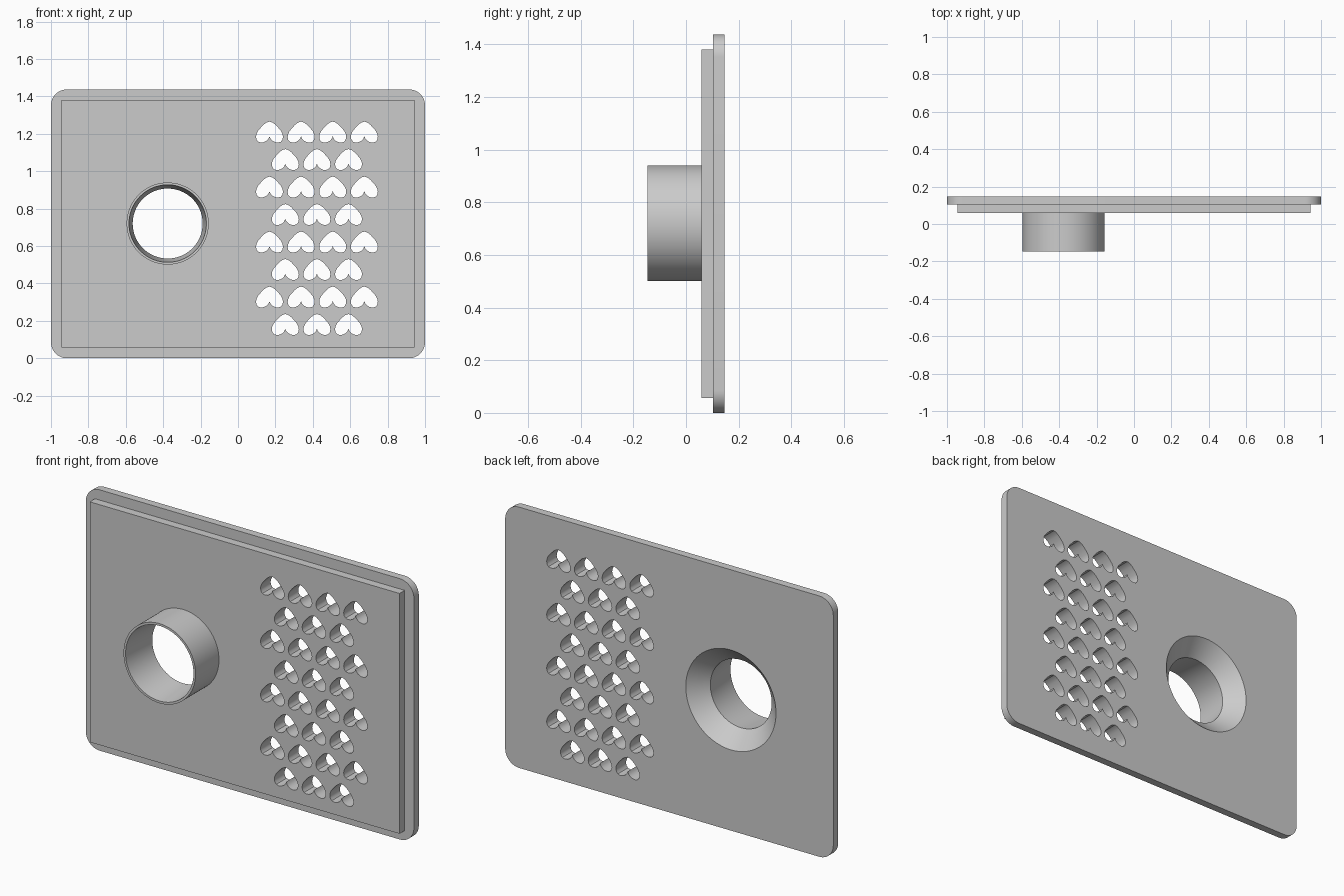
import bpy, bmesh, math
from math import cos, sin, pi

cube = bpy.data.objects.get("Cube")
if cube:
    bpy.data.objects.remove(cube)

grey = bpy.data.materials.new("plain_grey")
grey.use_nodes = True
colour = (0.6, 0.6, 0.6, 1)
grey.diffuse_color = colour
grey.node_tree.nodes["Principled BSDF"].inputs["Base Color"].default_value = colour

HEIGHT = 1.437
MID = HEIGHT / 2
PORT_X, PORT_Z = -0.376, 0.72
FRONT, PANEL, PLATE, BACK = -0.146, 0.058, 0.103, 0.146
THROAT, FLARE = 0.187, 0.275


def circle(radius, count=96):
    return [(PORT_X + radius * cos(2 * pi * i / count),
             PORT_Z + radius * sin(2 * pi * i / count)) for i in range(count)]


def rounded_rectangle(half_w, half_h, radius, steps=12):
    points = []
    for k, (sx, sz) in enumerate([(1, 1), (-1, 1), (-1, -1), (1, -1)]):
        for i in range(steps + 1):
            a = (k + i / steps) * pi / 2
            points.append((sx * (half_w - radius) + radius * cos(a),
                           MID + sz * (half_h - radius) + radius * sin(a)))
    return points


def heart(x, top):
    # Upside-down heart: peak at the top, two lobes and a notch below
    half = [(0, 0), (.016, .005), (.032, .017), (.048, .034), (.062, .051),
            (.070, .068), (.072, .082), (.069, .097), (.060, .108), (.046, .112),
            (.030, .110), (.015, .102), (.005, .091), (0, .078)]
    outline = half + [(-px, pz) for px, pz in reversed(half[1:-1])]
    return [(x + px, top - pz) for px, pz in outline]


def finish(bm, name):
    bmesh.ops.recalc_face_normals(bm, faces=bm.faces)
    mesh = bpy.data.meshes.new(name)
    bm.to_mesh(mesh)
    bm.free()
    mesh.materials.append(grey)
    obj = bpy.data.objects.new(name, mesh)
    bpy.context.collection.objects.link(obj)
    bpy.ops.object.select_all(action="DESELECT")
    obj.select_set(True)
    bpy.context.view_layer.objects.active = obj
    bpy.ops.object.shade_smooth_by_angle(angle=math.radians(30))


def pierced_sheet(name, y_front, y_back, loops):
    # Each loop is a pair of outlines, front and back, joined by a wall
    bm = bmesh.new()
    caps = ([], [])
    for outlines in loops:
        rings = [[bm.verts.new((x, y, z)) for x, z in outline]
                 for outline, y in zip(outlines, (y_front, y_back))]
        n = len(rings[0])
        for i in range(n):
            j = (i + 1) % n
            bm.faces.new((rings[0][i], rings[0][j], rings[1][j], rings[1][i]))
            for cap, ring in zip(caps, rings):
                cap.append(bm.edges.get((ring[i], ring[j])))
    for cap, side in zip(caps, (-1, 1)):
        bmesh.ops.triangle_fill(bm, use_beauty=True, edges=cap, normal=(0, side, 0))
    finish(bm, name)


# Staggered rows of heart openings, four and three in turn
hearts = []
for row in range(8):
    count = 4 - row % 2
    for i in range(count):
        outline = heart(0.422 + (i - (count - 1) / 2) * 0.169, 1.265 - row * 0.147)
        hearts.append((outline, outline))


def funnel_radius(y):
    return THROAT + (FLARE - THROAT) * (y - PANEL) / (BACK - PANEL)


# Raised inner panel and rounded cover plate, with the funnel running through both
sheets = [
    ("inner_panel", PANEL, PLATE,
     [(sx * 0.944, MID + sz * 0.662) for sx, sz in [(1, 1), (-1, 1), (-1, -1), (1, -1)]]),
    ("cover_plate", PLATE, BACK, rounded_rectangle(1, MID, 0.085)),
]
for name, y0, y1, border in sheets:
    funnel = (circle(funnel_radius(y0)), circle(funnel_radius(y1)))
    pierced_sheet(name, y0, y1, [(border, border), funnel] + hearts)

# Port tube with a slightly tapered bore
profile = [(0.2195, PANEL), (0.2195, FRONT), (0.207, FRONT), (THROAT, PANEL)]
bm = bmesh.new()
rings = [[bm.verts.new((x, y, z)) for x, z in circle(r)] for r, y in profile]
for a, b in zip(rings, rings[1:] + rings[:1]):
    for i in range(len(a)):
        j = (i + 1) % len(a)
        bm.faces.new((a[i], a[j], b[j], b[i]))
finish(bm, "port_tube")
